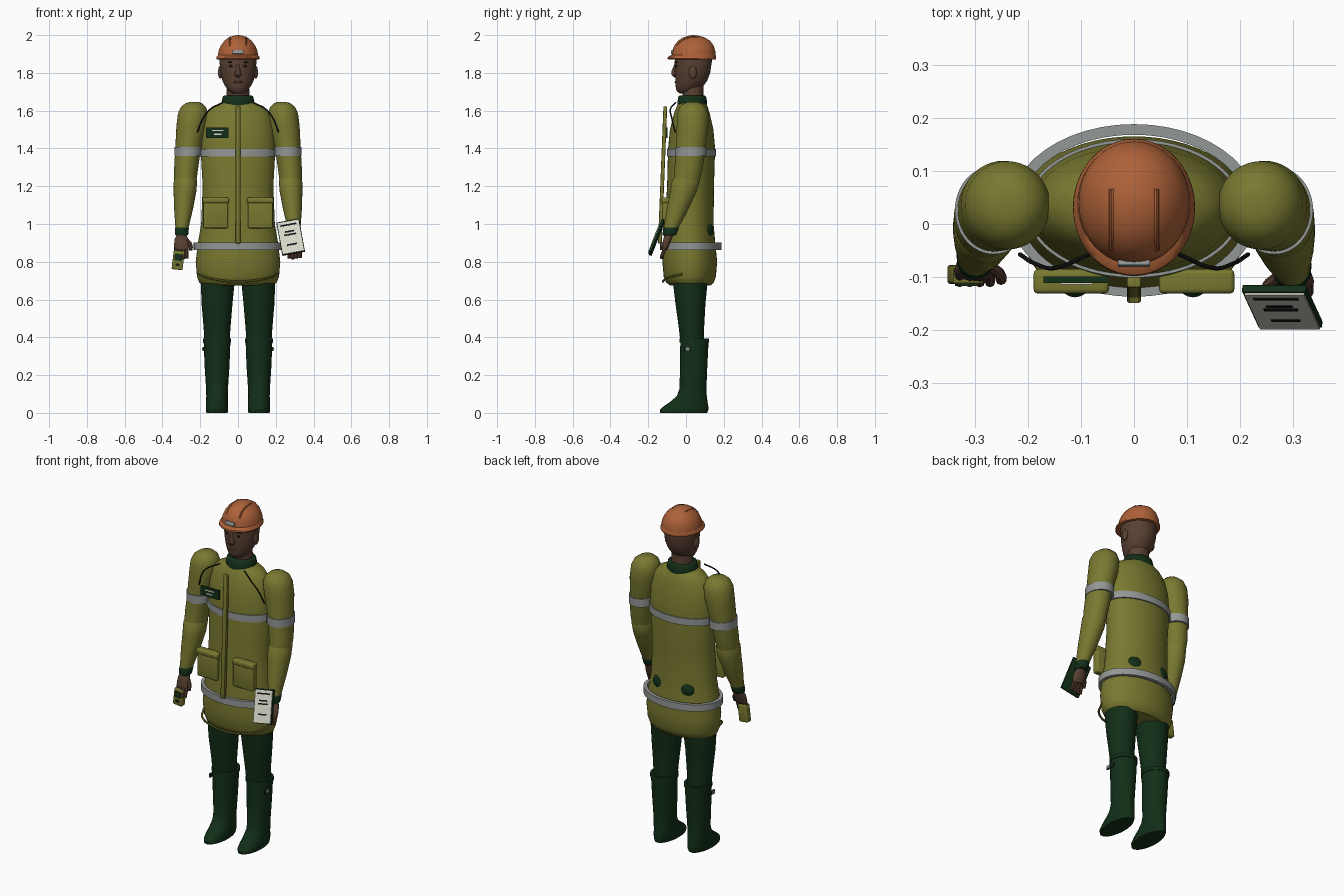
import bpy, bmesh, math
from mathutils import Matrix, Vector, Euler


def material(name, r, g, b):
    m = bpy.data.materials.new(name)
    m.diffuse_color = (r, g, b, 1)
    return m


COAT = material("olive yellow", 0.19, 0.19, 0.03)
GREEN = material("dark green", 0.006, 0.028, 0.009)
GREY = material("reflective grey", 0.29, 0.31, 0.30)
ORANGE = material("helmet orange", 0.42, 0.12, 0.04)
SKIN = material("skin brown", 0.10, 0.052, 0.032)
PAPER = material("paper cream", 0.68, 0.68, 0.58)
BLACK = material("near black", 0.008, 0.008, 0.008)


def finish(name, bm, mat):
    bmesh.ops.recalc_face_normals(bm, faces=bm.faces)
    me = bpy.data.meshes.new(name)
    bm.to_mesh(me)
    bm.free()
    me.materials.append(mat)
    ob = bpy.data.objects.new(name, me)
    bpy.context.collection.objects.link(ob)
    return ob


def loft(name, rings, mat, n=40, closed=False):
    """Skin horizontal ellipses given as (z, centre x, half width, front y, back y)."""
    bm = bmesh.new()
    loops = []
    for z, cx, rx, yf, yb in rings:
        cy, ry = (yf + yb) / 2, (yb - yf) / 2
        loops.append([bm.verts.new((cx + rx * math.cos(t), cy + ry * math.sin(t), z))
                      for t in (2 * math.pi * i / n for i in range(n))])
    pairs = list(zip(loops, loops[1:]))
    if closed:
        pairs.append((loops[-1], loops[0]))
    else:
        bm.faces.new(loops[0])
        bm.faces.new(loops[-1])
    for a, b in pairs:
        for i in range(n):
            j = (i + 1) % n
            bm.faces.new((a[i], a[j], b[j], b[i]))
    return finish(name, bm, mat)


def band(name, z0, z1, cx, rx, yf, yb, mat, t=0.02):
    """A hollow hoop, t thick."""
    inner, outer = (cx, rx - t, yf + t, yb - t), (cx, rx, yf, yb)
    return loft(name, [(z0, *inner), (z0, *outer), (z1, *outer), (z1, *inner)], mat, 48, True)


def box(name, loc, size, mat, rot=(0, 0, 0), off=(0, 0, 0), bevel=0.0):
    bm = bmesh.new()
    bmesh.ops.create_cube(bm, size=1)
    bmesh.ops.scale(bm, vec=size, verts=bm.verts)
    if bevel:
        bmesh.ops.bevel(bm, geom=bm.edges[:], offset=bevel, segments=3, profile=0.5, affect='EDGES')
    bm.transform(Matrix.Translation(loc) @ Euler(rot).to_matrix().to_4x4() @ Matrix.Translation(off))
    return finish(name, bm, mat)


def ball(name, loc, size, mat, rot=(0, 0, 0)):
    bm = bmesh.new()
    bmesh.ops.create_uvsphere(bm, u_segments=24, v_segments=14, radius=1)
    bmesh.ops.scale(bm, vec=size, verts=bm.verts)
    bm.transform(Matrix.Translation(loc) @ Euler(rot).to_matrix().to_4x4())
    return finish(name, bm, mat)


def tube(name, pts, r, mat):
    cu = bpy.data.curves.new(name, 'CURVE')
    cu.dimensions, cu.bevel_depth, cu.bevel_resolution, cu.use_fill_caps = '3D', r, 2, True
    sp = cu.splines.new('BEZIER')
    sp.bezier_points.add(len(pts) - 1)
    for p, co in zip(sp.bezier_points, pts):
        p.co = co
        p.handle_left_type = p.handle_right_type = 'AUTO'
    tmp = bpy.data.objects.new(name + "_path", cu)
    bpy.context.collection.objects.link(tmp)
    bpy.context.view_layer.update()
    bm = bmesh.new()
    me = tmp.to_mesh()
    bm.from_mesh(me)
    tmp.to_mesh_clear()
    bpy.data.objects.remove(tmp)
    return finish(name, bm, mat)


# Coat body, reflective bands, hem, collar and neck
loft("coat_body", [(0.675, 0, 0.185, -0.085, 0.13), (0.69, 0, 0.205, -0.105, 0.147),
                   (0.72, 0, 0.217, -0.118, 0.158), (0.8, 0, 0.224, -0.125, 0.165),
                   (0.9, 0, 0.212, -0.12, 0.155), (1.0, 0, 0.195, -0.112, 0.146),
                   (1.2, 0, 0.187, -0.1, 0.148), (1.4, 0, 0.198, -0.095, 0.154),
                   (1.5, 0, 0.192, -0.085, 0.145), (1.58, 0, 0.172, -0.065, 0.127),
                   (1.62, 0, 0.14, -0.05, 0.115), (1.645, 0, 0.085, -0.035, 0.1)], COAT, 56)
band("chest_band", 1.357, 1.398, 0, 0.204, -0.101, 0.16, GREY)
band("waist_band", 0.862, 0.902, 0, 0.235, -0.137, 0.188, GREY)
tube("coat_hem", [(-0.21, -0.02, 0.735), (-0.17, -0.09, 0.718), (-0.08, -0.118, 0.70), (0, -0.122, 0.695),
                  (0.08, -0.118, 0.70), (0.17, -0.09, 0.718), (0.21, -0.02, 0.735)], 0.006, COAT)
loft("collar", [(1.62, 0, 0.087, -0.045, 0.11), (1.645, 0, 0.087, -0.046, 0.112),
                (1.675, 0, 0.08, -0.04, 0.106), (1.68, 0, 0.074, -0.034, 0.1)], GREEN)
loft("neck", [(1.64, 0, 0.062, -0.02, 0.092), (1.76, 0, 0.058, -0.018, 0.092)], SKIN)

# Front flap, studs, badge and pockets
box("front_flap", (0, -0.124, 1.26), (0.026, 0.02, 0.725), COAT, (-0.04, 0, 0), bevel=0.004)
box("chest_badge", (-0.11, -0.105, 1.483), (0.12, 0.012, 0.054), GREEN)
for w, z in ((0.06, 1.495), (0.04, 1.475)):
    box("badge_line", (-0.108, -0.112, z), (w, 0.003, 0.007), PAPER)
for s, side in ((-1, "left"), (1, "right")):
    box(side + "_pocket", (s * 0.118, -0.105, 1.055), (0.132, 0.04, 0.155), COAT, bevel=0.008)
    box(side + "_pocket_flap", (s * 0.118, -0.108, 1.125), (0.142, 0.046, 0.03), COAT, bevel=0.009)
    tube(side + "_shoulder_cord", [(s * 0.08, -0.055, 1.643), (s * 0.15, -0.083, 1.605),
                                   (s * 0.185, -0.075, 1.56), (s * 0.215, -0.057, 1.485)], 0.004, BLACK)
    # Trouser seat showing through the coat back
    ball(side + "_trouser_seat", (s * 0.095, 0.118, 0.965), (0.042, 0.024, 0.04), GREEN, (0, 0, -s * 0.3))

# Head with face and ears
loft("head", [(1.692, 0, 0.03, -0.035, 0.03), (1.705, 0, 0.05, -0.05, 0.06), (1.73, 0, 0.068, -0.055, 0.092),
              (1.76, 0, 0.083, -0.056, 0.113), (1.8, 0, 0.093, -0.058, 0.128), (1.86, 0, 0.098, -0.06, 0.137),
              (1.9, 0, 0.094, -0.055, 0.135)], SKIN)
loft("nose", [(1.775, 0, 0.01, -0.062, -0.03), (1.79, 0, 0.019, -0.077, -0.03),
              (1.805, 0, 0.014, -0.078, -0.03), (1.85, 0, 0.008, -0.06, -0.03)], SKIN, 16)
ball("lips", (0, -0.053, 1.752), (0.026, 0.007, 0.006), SKIN)
for s, side in ((-1, "left"), (1, "right")):
    ball(side + "_ear", (s * 0.094, 0.036, 1.803), (0.012, 0.021, 0.034), SKIN)
    ball(side + "_eye", (s * 0.036, -0.05, 1.836), (0.013, 0.006, 0.006), BLACK)
    ball(side + "_brow", (s * 0.036, -0.05, 1.857), (0.02, 0.006, 0.004), BLACK)

# Hard hat with brim, ribs and front plate
loft("helmet_shell", [(1.878, 0, 0.106, -0.077, 0.157), (1.915, 0, 0.104, -0.074, 0.155),
                      (1.945, 0, 0.091, -0.062, 0.146), (1.97, 0, 0.072, -0.042, 0.128),
                      (1.987, 0, 0.05, -0.016, 0.1), (1.996, 0, 0.027, 0.01, 0.072),
                      (2.0, 0, 0.006, 0.035, 0.047)], ORANGE, 48)
loft("helmet_brim", [(1.871, 0, 0.111, -0.092, 0.157), (1.876, 0, 0.115, -0.098, 0.16),
                     (1.884, 0, 0.114, -0.096, 0.16), (1.895, 0, 0.106, -0.078, 0.156)], ORANGE, 48)
box("helmet_plate", (0, -0.074, 1.911), (0.06, 0.01, 0.022), GREY, (-0.2, 0, 0), bevel=0.002)
for s, side in ((-1, "left"), (1, "right")):
    tube(side + "_helmet_rib", [(s * 0.043, -0.048, 1.943), (s * 0.042, -0.02, 1.971),
                                (s * 0.042, 0.025, 1.987), (s * 0.042, 0.066, 1.987)], 0.005, ORANGE)

# Sleeves, cuffs and hands: the right forearm (f) reaches further forward
for s, side, f in ((-1, "left", 0.02), (1, "right", 0.0)):
    def arm(z, x, rx, cy, ry):
        return (z, s * x, rx, cy - ry, cy + ry)

    loft(side + "_upper_sleeve", [arm(1.647, 0.232, 0.02, 0.035, 0.022), arm(1.64, 0.234, 0.042, 0.035, 0.045),
                                  arm(1.62, 0.236, 0.066, 0.035, 0.069), arm(1.585, 0.238, 0.08, 0.035, 0.083),
                                  arm(1.52, 0.246, 0.08, 0.035, 0.084), arm(1.4, 0.264, 0.068, 0.026, 0.078),
                                  arm(1.28, 0.276, 0.063, 0.012, 0.074), arm(1.22, 0.279, 0.058, 0.002, 0.068)], COAT)
    loft(side + "_lower_sleeve", [arm(1.26, 0.277, 0.05, 0.005, 0.06), arm(1.23, 0.278, 0.062, 0.0, 0.074),
                                  arm(1.17, 0.281, 0.06, -0.014 + f * 0.3, 0.07),
                                  arm(1.08, 0.288, 0.05, -0.044 + f * 0.6, 0.058),
                                  arm(0.975, 0.297, 0.034, -0.08 + f, 0.038)], COAT)
    band(side + "_sleeve_band", 1.36, 1.408, s * 0.264, 0.073, -0.057, 0.109, GREY, 0.015)
    loft(side + "_cuff", [arm(0.938, 0.299, 0.031, -0.09 + f, 0.033), arm(0.945, 0.298, 0.035, -0.088 + f, 0.037),
                          arm(0.978, 0.297, 0.037, -0.079 + f, 0.041), arm(0.985, 0.296, 0.033, -0.077 + f, 0.037)], GREEN)
    loft(side + "_palm", [arm(0.945, 0.299, 0.024, -0.09 + f, 0.024), arm(0.92, 0.299, 0.036, -0.098 + f, 0.022),
                          arm(0.885, 0.299, 0.04, -0.108 + f, 0.019), arm(0.865, 0.299, 0.036, -0.112 + f, 0.014)], SKIN, 24)
    for i in range(4):
        x = s * (0.271 + 0.019 * i)
        tube(side + "_finger", [(x, -0.108 + f, 0.88), (x, -0.122 + f, 0.845),
                                (x, -0.13 + f, 0.815 + 0.004 * abs(i - 1))], 0.0095, SKIN)
    tube(side + "_thumb", [(s * 0.27, -0.1 + f, 0.915), (s * 0.252, -0.115 + f, 0.89),
                           (s * 0.25, -0.125 + f, 0.862)], 0.0105, SKIN)

# Handheld radio in the left hand
R = (0, 0.12, 0)
box("radio_body", (-0.317, -0.095, 0.808), (0.058, 0.036, 0.1), COAT, R, bevel=0.006)
box("radio_screen", (-0.317, -0.095, 0.808), (0.04, 0.005, 0.036), GREEN, R, (0, -0.019, 0.016))
box("radio_button", (-0.317, -0.095, 0.808), (0.02, 0.005, 0.012), BLACK, R, (0, -0.019, -0.024))

# Clipboard with a sheet of paper in the right hand
C, R = (0.279, -0.155, 0.93), (-0.37, -0.18, 0)
box("clipboard", C, (0.122, 0.014, 0.188), GREEN, R, bevel=0.002)
box("paper_sheet", C, (0.114, 0.004, 0.178), PAPER, R, (0, -0.009, -0.002))
for w, z in ((0.085, 0.068), (0.05, 0.03), (0.065, 0.012), (0.055, -0.045)):
    box("paper_line", C, (w, 0.002, 0.008), BLACK, R, (0, -0.012, z))

# Trousers and boots
for s, side in ((-1, "left"), (1, "right")):
    x = s * 0.111
    loft(side + "_trouser_leg", [(0.34, x, 0.064, -0.026, 0.095), (0.45, x, 0.071, -0.038, 0.096),
                                 (0.58, x, 0.082, -0.056, 0.103), (0.7, s * 0.107, 0.09, -0.07, 0.115),
                                 (0.8, s * 0.1, 0.092, -0.075, 0.12)], GREEN)
    loft(side + "_boot", [(0, x, 0.056, -0.137, 0.112), (0.015, x, 0.059, -0.138, 0.118),
                          (0.035, x, 0.059, -0.118, 0.118), (0.06, x, 0.058, -0.082, 0.114),
                          (0.09, x, 0.057, -0.048, 0.11), (0.13, x, 0.058, -0.034, 0.108),
                          (0.25, x, 0.066, -0.032, 0.113), (0.385, x, 0.071, -0.03, 0.12)], GREEN)
    band(side + "_boot_rim", 0.372, 0.393, x, 0.075, -0.034, 0.123, GREEN, 0.014)
    box(side + "_boot_strap", (s * 0.181, 0.02, 0.338), (0.01, 0.06, 0.022), GREEN, bevel=0.002)
    box(side + "_boot_buckle", (s * 0.186, 0.008, 0.338), (0.008, 0.024, 0.018), GREY, bevel=0.002)

# Smooth shading with sharp edges kept
bpy.ops.object.select_all(action='SELECT')
bpy.context.view_layer.objects.active = bpy.context.selected_objects[0]
bpy.ops.object.shade_smooth_by_angle(angle=math.radians(40))
